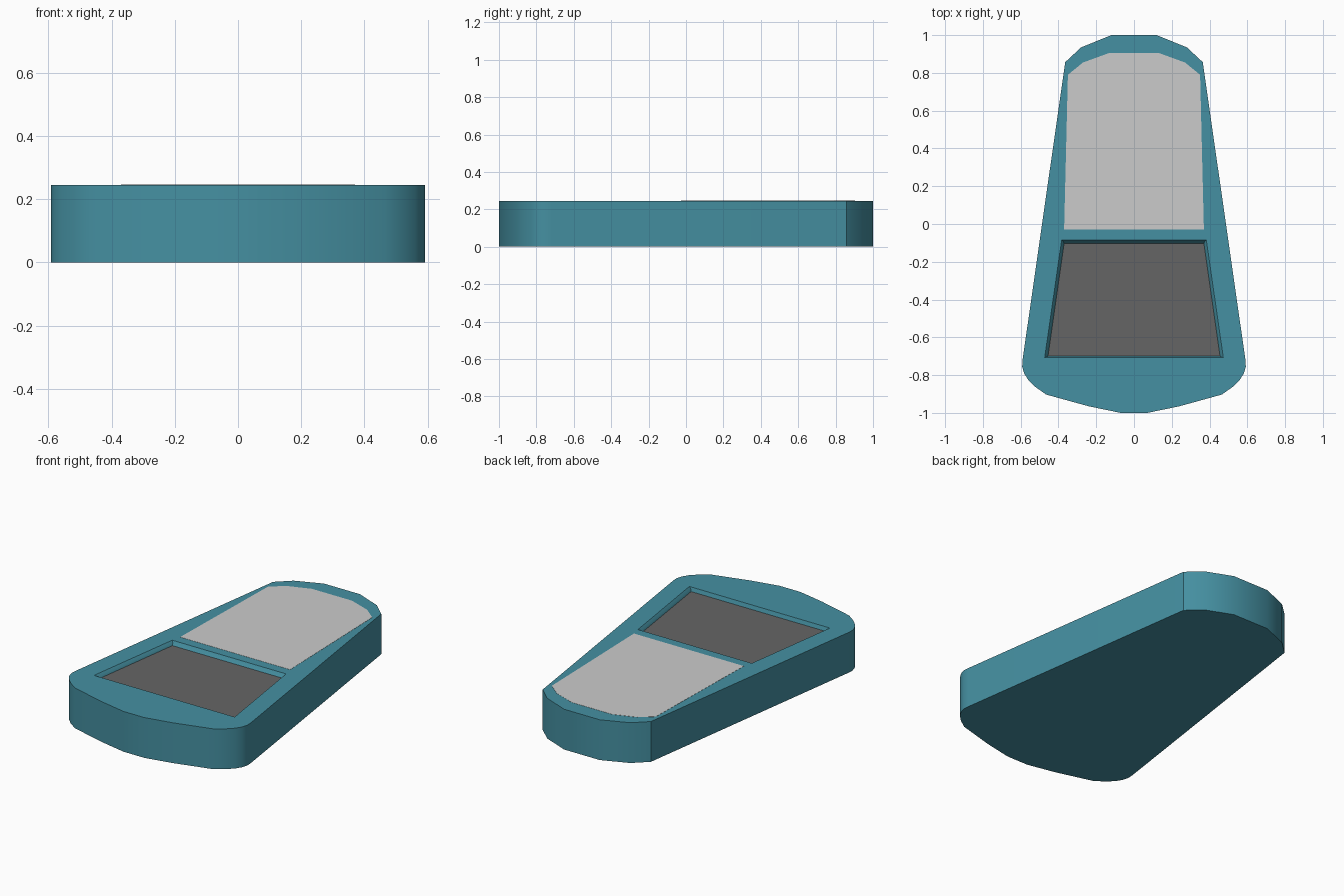
import bpy, bmesh, math

if "Cube" in bpy.data.objects:
    bpy.data.objects.remove(bpy.data.objects["Cube"])


def material(name, rgb):
    m = bpy.data.materials.new(name)
    m.diffuse_color = (*rgb, 1)
    m.use_nodes = True
    m.node_tree.nodes["Principled BSDF"].inputs["Base Color"].default_value = m.diffuse_color
    return m


def mirrored(half):
    """Right-hand half profile, top to bottom -> full closed outline."""
    return half + [(-x, y) for x, y in reversed(half)]


def loft(name, layers, mat=None):
    """Capped solid through equal-sized outlines given as (outline, z)."""
    bm = bmesh.new()
    rings = [[bm.verts.new((x, y, z)) for x, y in pts] for pts, z in layers]
    n = len(rings[0])
    for a, b in zip(rings, rings[1:]):
        for i in range(n):
            j = (i + 1) % n
            bm.faces.new((a[i], a[j], b[j], b[i]))
    bm.faces.new(rings[0])
    bm.faces.new(rings[-1])
    bmesh.ops.recalc_face_normals(bm, faces=bm.faces)
    me = bpy.data.meshes.new(name)
    bm.to_mesh(me)
    bm.free()
    ob = bpy.data.objects.new(name, me)
    bpy.context.collection.objects.link(ob)
    if mat:
        me.materials.append(mat)
    return ob


H = 0.245
teal = material("teal", (0.06, 0.28, 0.36))
dark = material("dark_grey", (0.13, 0.13, 0.13))

# Tapered body with rounded ends
body_outline = mirrored([(0.12, 1.0), (0.28, 0.935), (0.364, 0.857),
                         (0.59, -0.72), (0.592, -0.755), (0.582, -0.79),
                         (0.56, -0.825), (0.523, -0.862), (0.465, -0.903),
                         (0.24, -0.965), (0.07, -1.0)])
body = loft("body", [(body_outline, 0), (body_outline, H)], teal)

# Shallow recess with sloped walls, cut into the front half
rim = mirrored([(0.383, -0.085), (0.473, -0.708)])
mid = mirrored([(0.374, -0.092), (0.461, -0.704)])
floor = mirrored([(0.37, -0.102), (0.455, -0.699)])
cutter = loft("recess_cutter", [(floor, H - 0.025), (mid, H - 0.012),
                                (rim, H), (rim, H + 0.1)], teal)
cutter.hide_render = True
cutter.hide_set(True)
cut = body.modifiers.new("recess", 'BOOLEAN')
cut.object = cutter
cut.solver = 'EXACT'
bpy.context.view_layer.objects.active = body
body.select_set(True)
bpy.ops.object.modifier_apply(modifier="recess")
bpy.data.objects.remove(cutter)
bpy.ops.object.shade_smooth_by_angle(angle=math.radians(35))

# Dark panel on the recess floor
loft("lower_panel", [(floor, H - 0.028), (floor, H - 0.023)], dark)

# Light panel set flush into the back half
panel = mirrored([(0.135, 0.904), (0.27, 0.855), (0.35, 0.79), (0.37, -0.028)])
loft("upper_panel", [(panel, H - 0.004), (panel, H + 0.001)])
